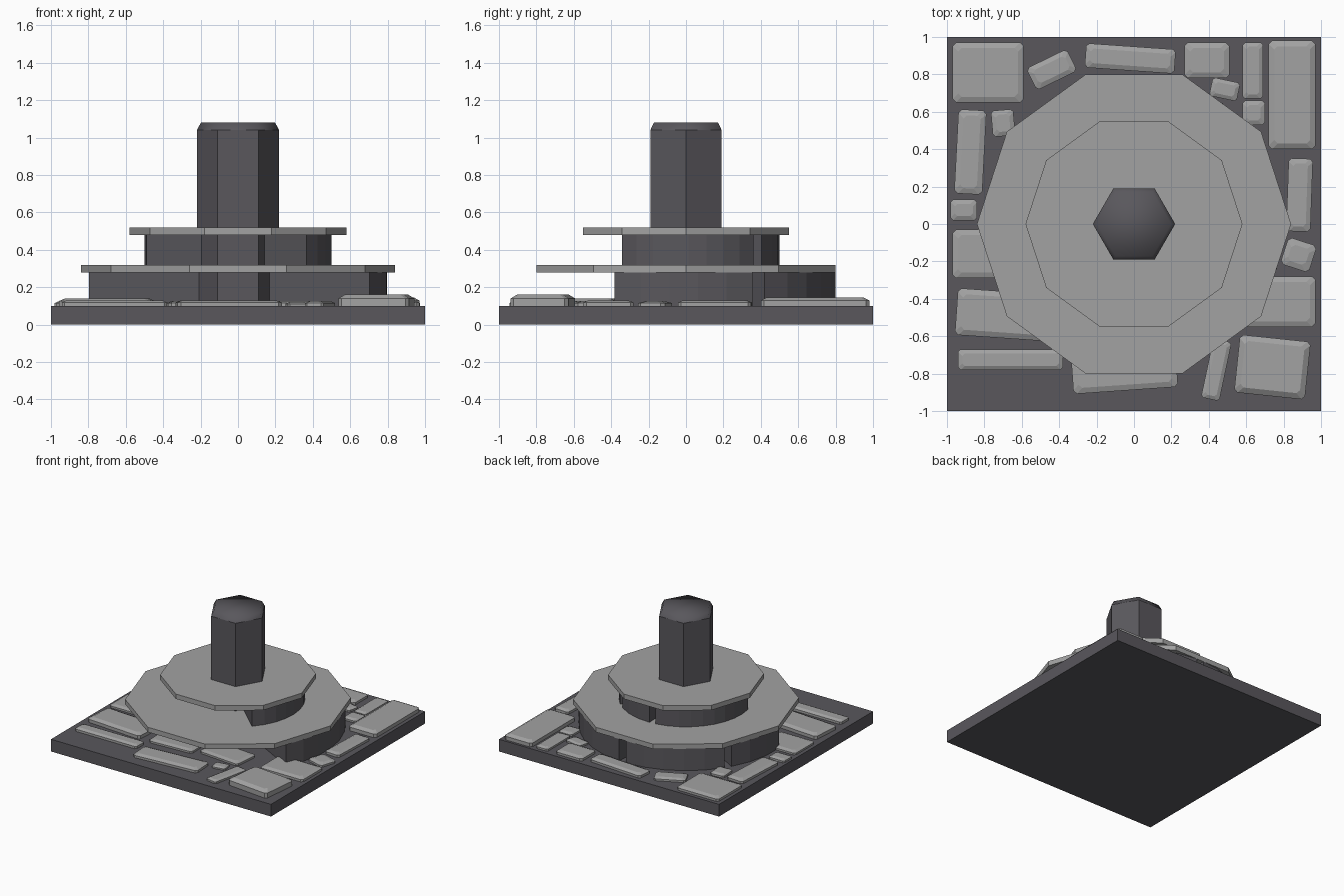
import bpy, bmesh, math
from mathutils import Matrix

if "Cube" in bpy.data.objects:
    bpy.data.objects.remove(bpy.data.objects["Cube"])


def material(name, rgb):
    m = bpy.data.materials.new(name)
    m.diffuse_color = (*rgb, 1)
    m.use_nodes = True
    m.node_tree.nodes["Principled BSDF"].inputs["Base Color"].default_value = m.diffuse_color
    return m


DARK = material("dark_slate", (0.10, 0.096, 0.108))
LIGHT = material("light_stone", (0.36, 0.36, 0.36))


def loft(name, rings, mat, smooth_from=None):
    """Closed solid from stacked rings of (x, y, z) points, bottom to top."""
    bm = bmesh.new()
    rows = [[bm.verts.new(p) for p in r] for r in rings]
    n = len(rows[0])
    bm.faces.new(rows[0][::-1])
    for k, (a, b) in enumerate(zip(rows, rows[1:])):
        for i in range(n):
            j = (i + 1) % n
            f = bm.faces.new((a[i], a[j], b[j], b[i]))
            f.smooth = smooth_from is not None and k >= smooth_from
    bm.faces.new(rows[-1]).smooth = smooth_from is not None
    bmesh.ops.recalc_face_normals(bm, faces=bm.faces)
    me = bpy.data.meshes.new(name)
    bm.to_mesh(me)
    bm.free()
    me.materials.append(mat)
    ob = bpy.data.objects.new(name, me)
    bpy.context.collection.objects.link(ob)
    return ob


def ngon(n, r, z):
    return [(r * math.cos(math.tau * i / n), r * math.sin(math.tau * i / n), z)
            for i in range(n)]


def box_ring(h, z):
    return [(-h, -h, z), (h, -h, z), (h, h, z), (-h, h, z)]


def wedge(name, r, a0, a1, z0, z1):
    """Solid pie slice with a faceted outer wall."""
    n = max(2, round((a1 - a0) / 11))
    arc = [math.radians(a0 + (a1 - a0) * i / n) for i in range(n + 1)]
    pts = [(0, 0)] + [(r * math.cos(a), r * math.sin(a)) for a in arc]
    loft(name, [[(x, y, z) for x, y in pts] for z in (z0, z1)], DARK)


def stone(i, x0, x1, y0, y1, rot, top):
    """Paving slab with chamfered corners and top edge."""
    hx, hy = (x1 - x0) / 2, (y1 - y0) / 2
    c = min(0.03, hx * 0.4, hy * 0.4)

    def ring(ins, z):
        a, b, k = hx - ins, hy - ins, c * 0.6
        return [(-a + k, -b, z), (a - k, -b, z), (a, -b + k, z), (a, b - k, z),
                (a - k, b, z), (-a + k, b, z), (-a, b - k, z), (-a, -b + k, z)]
    rise = top - 0.09
    ob = loft(f"paving_stone_{i}", [ring(0, 0.09), ring(0, 0.09 + rise * 0.72),
                                    ring(c, top)], LIGHT)
    ob.data.transform(Matrix.Translation(((x0 + x1) / 2, (y0 + y1) / 2, 0))
                      @ Matrix.Rotation(math.radians(rot), 4, 'Z'))


# base slab
loft("base_slab", [box_ring(1, 0), box_ring(1, 0.1)], DARK)

# lower and upper tiers: round wall blocks with open front, then flat plates
for i, (a0, a1) in enumerate([(-28.5, 26.7), (31.7, 86.5), (91, 146), (150, 185)]):
    wedge(f"lower_wall_{i}", 0.8, a0, a1, 0.1, 0.28)
for i, (a0, a1) in enumerate([(-43, 46), (54, 92), (98, 192)]):
    wedge(f"upper_wall_{i}", 0.5, a0, a1, 0.32, 0.48)
loft("lower_plate", [ngon(10, 0.84, 0.28), ngon(10, 0.84, 0.32)], LIGHT)
loft("upper_plate", [ngon(10, 0.58, 0.48), ngon(10, 0.58, 0.52)], LIGHT)

# hexagonal column with a softly shaded cap
loft("column", [ngon(6, 0.22, 0.1), ngon(6, 0.22, 1.04)], DARK)
loft("column_cap", [ngon(6, 0.22, 1.035), ngon(6, 0.22, 1.04), ngon(6, 0.198, 1.08)],
     DARK, smooth_from=1)

# paving stones: x0, x1, y0, y1, rotation, top height
STONES = [
    (-0.97, -0.59, 0.65, 0.97, 0, 0.13), (-0.56, -0.32, 0.76, 0.89, 26, 0.125),
    (-0.26, 0.22, 0.82, 0.95, -4, 0.13), (0.27, 0.51, 0.78, 0.97, 0, 0.13),
    (0.58, 0.69, 0.67, 0.97, 0, 0.125), (0.72, 0.97, 0.40, 0.98, 0, 0.145),
    (0.41, 0.56, 0.67, 0.77, -12, 0.125), (0.58, 0.70, 0.53, 0.66, 0, 0.125),
    (0.82, 0.95, -0.04, 0.35, -2, 0.13), (0.80, 0.96, -0.24, -0.09, -18, 0.125),
    (0.58, 0.97, -0.55, -0.28, 0, 0.13), (0.55, 0.93, -0.92, -0.61, -6, 0.16),
    (0.39, 0.49, -0.94, -0.62, -12, 0.125), (-0.33, 0.23, -0.89, -0.71, 4, 0.13),
    (-0.94, -0.38, -0.78, -0.67, 0, 0.13), (-0.95, -0.45, -0.61, -0.36, -4, 0.14),
    (-0.97, -0.65, -0.29, -0.03, 0, 0.125), (-0.98, -0.84, 0.02, 0.13, 0, 0.125),
    (-0.95, -0.80, 0.16, 0.61, -3, 0.13), (-0.76, -0.64, 0.47, 0.61, 5, 0.125),
    # stones below the lower plate, in the open front
    (0.05, 0.42, -0.58, -0.36, -5, 0.125), (0.26, 0.37, -0.72, -0.63, 10, 0.12),
    (-0.38, 0.0, -0.62, -0.36, 3, 0.125),
]
for i, s in enumerate(STONES):
    stone(i, *s)
